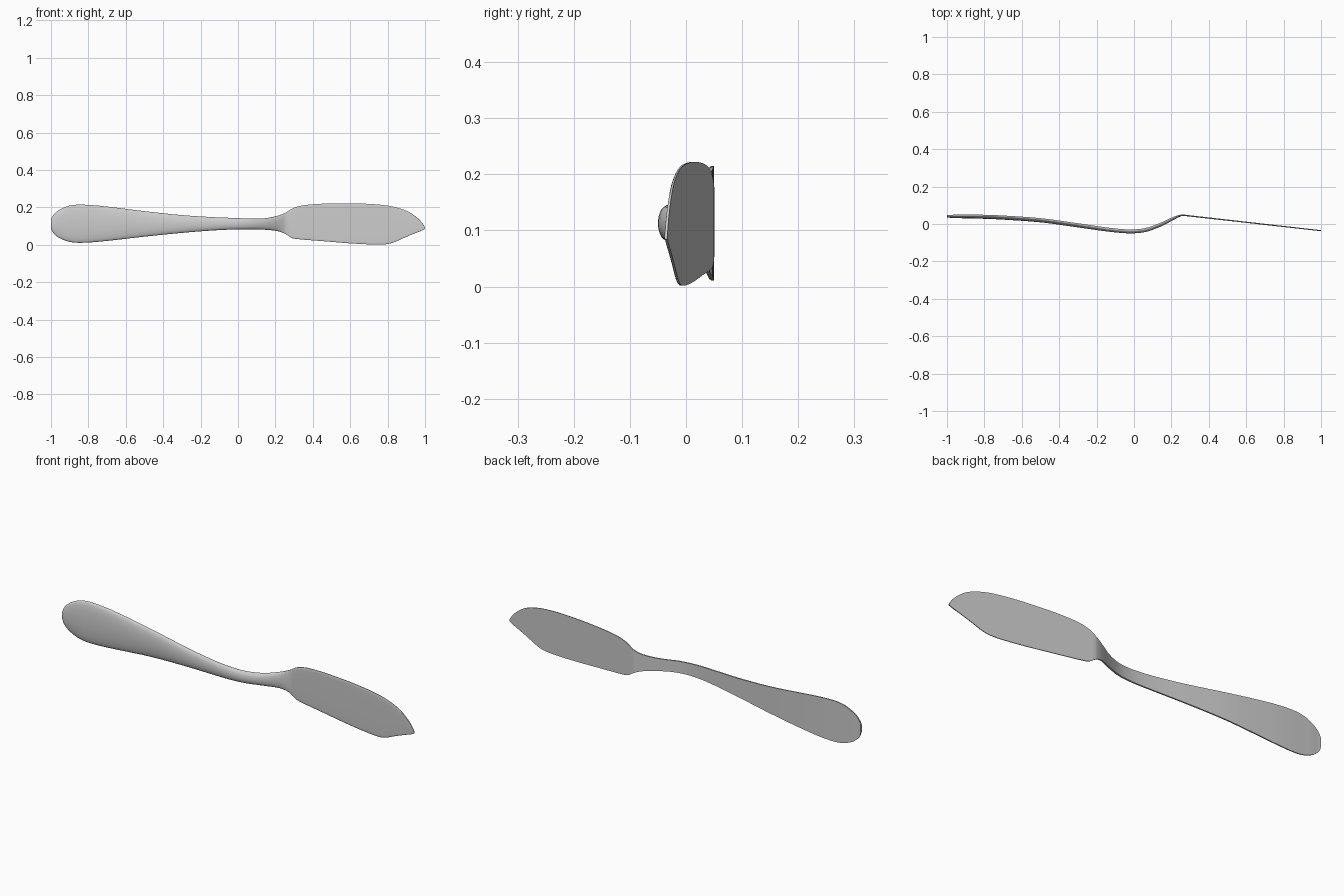
import bpy, bmesh, math

if "Cube" in bpy.data.objects:
    bpy.data.objects.remove(bpy.data.objects["Cube"])


def smooth_keys(keys, steps):
    """Resample station rows along x with a Hermite curve."""
    n, width = len(keys), len(keys[0])

    def slope(i, k):
        a, b = keys[max(i - 1, 0)], keys[min(i + 1, n - 1)]
        return (b[k] - a[k]) / (b[0] - a[0])

    rows = []
    for i in range(n - 1):
        p, q = keys[i], keys[i + 1]
        h = q[0] - p[0]
        for s in range(steps):
            t = s / steps
            row = [p[0] + h * t]
            for k in range(1, width):
                v = ((2*t**3 - 3*t**2 + 1) * p[k] + (t**3 - 2*t**2 + t) * h * slope(i, k)
                     + (3*t**2 - 2*t**3) * q[k] + (t**3 - t**2) * h * slope(i + 1, k))
                row.append(v)
            rows.append(row)
    rows.append(list(keys[-1]))
    return rows


def loft(name, rows, power, rim, angle):
    """Skin sections with a flat back (+y) and a domed front (-y)."""
    bm = bmesh.new()
    rings = []
    for x, back, thick, lo, hi in rows:
        mid, half = (lo + hi) / 2, (hi - lo) / 2
        ring = [bm.verts.new((x, back, hi)), bm.verts.new((x, back, lo))]
        edge = min(rim, thick * 0.6)
        for j in range(15):
            a = math.pi * j / 14
            bulge = max(math.sin(a), 0) ** power
            y = back - edge - (thick - edge) * bulge
            ring.append(bm.verts.new((x, y, max(mid - half * math.cos(a), 0))))
        rings.append(ring)
    for a, b in zip(rings, rings[1:]):
        for i in range(len(a)):
            j = (i + 1) % len(a)
            bm.faces.new((a[i], a[j], b[j], b[i]))
    bm.faces.new(rings[0])
    bm.faces.new(rings[-1])
    bmesh.ops.recalc_face_normals(bm, faces=bm.faces)
    mesh = bpy.data.meshes.new(name)
    bm.to_mesh(mesh)
    bm.free()
    obj = bpy.data.objects.new(name, mesh)
    bpy.context.collection.objects.link(obj)
    bpy.ops.object.select_all(action='DESELECT')
    obj.select_set(True)
    bpy.context.view_layer.objects.active = obj
    bpy.ops.object.shade_smooth_by_angle(angle=math.radians(angle))
    return obj


# Handle: x, back y, thickness, bottom z, top z
handle_keys = [
    (-1.00, .049, .013, .090, .135),
    (-.995, .049, .014, .075, .148),
    (-.98, .049, .016, .055, .168),
    (-.95, .050, .018, .034, .190),
    (-.90, .050, .020, .016, .210),
    (-.84, .050, .021, .011, .215),
    (-.73, .047, .022, .018, .208),
    (-.50, .031, .022, .044, .180),
    (-.30, .004, .022, .064, .159),
    (-.15, -.018, .021, .076, .149),
    (-.03, -.029, .021, .082, .144),
    (.06, -.022, .021, .083, .141),
    (.14, .006, .021, .081, .142),
    (.21, .038, .017, .074, .155),
    (.25, .050, .009, .060, .170),
    (.27, .050, .007, .048, .182),
]
loft("handle", smooth_keys(handle_keys, 4), 1.0, .005, 40)

# Blade outline: x, bottom z, top z; the sheet leans steadily forward
outline = [
    (.27, .048, .182), (.29, .036, .194), (.32, .031, .205),
    (.36, .027, .213), (.45, .020, .220), (.60, .008, .222),
    (.72, .002, .218), (.79, .003, .211), (.83, .012, .204),
    (.88, .034, .190), (.92, .051, .172), (.96, .067, .143),
    (.985, .077, .117), (1.0, .085, .094),
]
blade_keys = [(x, .050 - (x - .27) * .1137, .007 - (x - .27) * .002, lo, hi)
              for x, lo, hi in outline]
loft("blade", smooth_keys(blade_keys, 4), .4, .004, 40)
